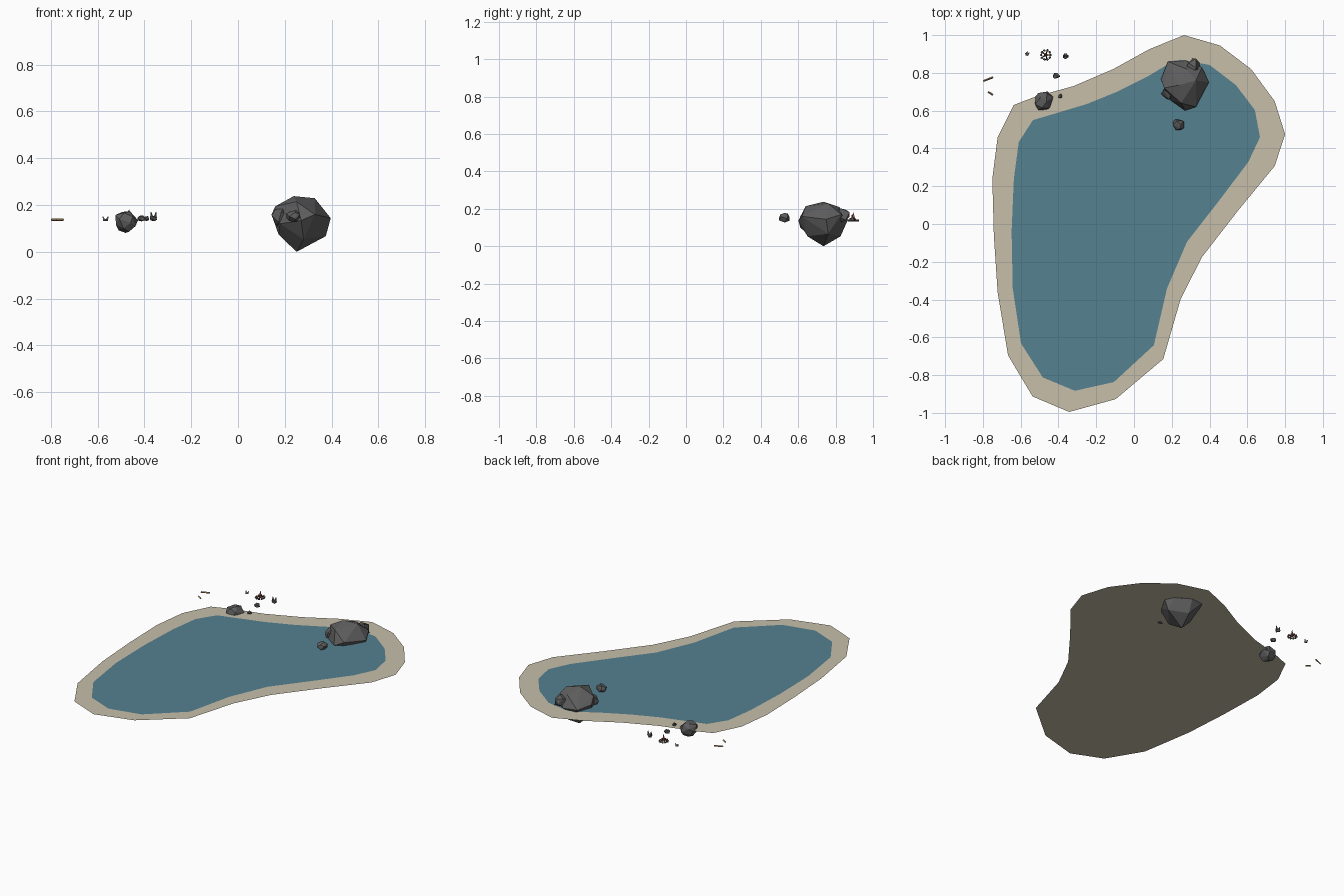
import bpy, bmesh, math, random
from mathutils import Vector

if "Cube" in bpy.data.objects:
    bpy.data.objects.remove(bpy.data.objects["Cube"])

random.seed(4)
LEVEL = 0.133


def material(name, rgb):
    m = bpy.data.materials.new(name)
    m.diffuse_color = (*rgb, 1)
    m.use_nodes = True
    m.node_tree.nodes["Principled BSDF"].inputs["Base Color"].default_value = m.diffuse_color
    return m


SAND = material("sand", (0.57, 0.52, 0.40))
WATER = material("water", (0.09, 0.22, 0.28))
STONE = material("stone", (0.11, 0.11, 0.11))
ASH = material("pale_stone", (0.40, 0.40, 0.40))
WOOD = material("wood", (0.40, 0.27, 0.13))
CHAR = material("charred_wood", (0.12, 0.06, 0.03))
FLAME = material("flame", (0.8, 0.15, 0.05))


def finish(name, bm, mat):
    me = bpy.data.meshes.new(name)
    bm.normal_update()
    bm.to_mesh(me)
    bm.free()
    me.materials.append(mat)
    ob = bpy.data.objects.new(name, me)
    bpy.context.collection.objects.link(ob)
    return ob


def sheet(name, outline, z, mat):
    bm = bmesh.new()
    f = bm.faces.new([bm.verts.new((x, y, z)) for x, y in outline])
    bm.normal_update()
    if f.normal.z < 0:
        f.normal_flip()
    return finish(name, bm, mat)


def hull(name, points, mat):
    bm = bmesh.new()
    for p in points:
        bm.verts.new(p)
    r = bmesh.ops.convex_hull(bm, input=bm.verts[:])
    bmesh.ops.delete(bm, geom=[v for v in bm.verts if not v.link_faces], context='VERTS')
    bmesh.ops.recalc_face_normals(bm, faces=bm.faces[:])
    return finish(name, bm, mat)


def rock(name, centre, radii, mat=STONE, count=14):
    # Faceted stone: hull of evenly spread, jittered points on an ellipsoid
    pts = []
    for i in range(count):
        h = 1 - 2 * (i + 0.5) / count
        a = i * 2.39996 + random.uniform(-0.35, 0.35)
        r = math.sqrt(1 - h * h)
        k = random.uniform(0.9, 1.08)
        d = (r * math.cos(a) * k, r * math.sin(a) * k, h * k)
        pts.append([c + s * e for c, s, e in zip(centre, radii, d)])
    return hull(name, pts, mat)


def rod(name, a, b, r0, r1, mat, sides=5):
    a, b = Vector(a), Vector(b)
    bm = bmesh.new()
    bmesh.ops.create_cone(bm, cap_ends=True, segments=sides, radius1=r0,
                          radius2=r1, depth=(b - a).length)
    ob = finish(name, bm, mat)
    ob.location = (a + b) / 2
    ob.rotation_mode = 'QUATERNION'
    ob.rotation_quaternion = (b - a).to_track_quat('Z', 'Y')
    return ob


# Sandy shore and water surface
shore = [(.265, 1), (.455, .945), (.62, .82), (.745, .65), (.8, .475), (.745, .307),
         (.55, .07), (.36, -.175), (.247, -.397), (.155, -.715), (-.097, -.927),
         (-.343, -.995), (-.537, -.913), (-.667, -.695), (-.722, -.36), (-.742, -.06),
         (-.75, .24), (-.722, .46), (-.637, .63), (-.52, .675), (-.32, .73),
         (-.11, .82), (.08, .925)]
lake = [(.245, .87), (.40, .842), (.54, .735), (.64, .603), (.667, .46), (.605, .328),
        (.44, .11), (.28, -.095), (.175, -.34), (.105, -.642), (-.107, -.837),
        (-.313, -.883), (-.483, -.812), (-.598, -.632), (-.642, -.34), (-.648, -.04),
        (-.636, .24), (-.61, .434), (-.535, .55), (-.25, .635), (-.09, .70),
        (.075, .783), (.17, .84)]
sheet("shore", shore, LEVEL, SAND)
sheet("lake_water", lake, LEVEL + 0.0015, WATER)

# Large boulder standing in the water
hull("large_boulder", [
    (.25, .735, 0), (.143, .767, .16), (.18, .86, .15), (.275, .865, .14),
    (.36, .83, .17), (.396, .75, .144), (.328, .62, .16), (.27, .60, .134),
    (.18, .66, .12), (.375, .76, .067), (.173, .72, .075), (.28, .65, .053),
    (.27, .826, .053), (.16, .72, .195), (.238, .735, .238), (.328, .76, .229),
    (.25, .64, .214), (.28, .82, .21)], STONE)

# Smaller stones: wedged in the boulder, in the water and on land
rock("boulder_chip_back", (.31, .83, .165), (.05, .05, .045), count=11)
rock("boulder_chip_side", (.18, .695, .15), (.04, .04, .045), count=10)
rock("water_stone", (.237, .527, .153), (.034, .036, .028))
rock("shore_rock", (-.478, .65, .127), (.054, .053, .052), count=20)
rock("shore_pebble", (-.39, .677, .142), (.014, .012, .012), count=10)
rock("seat_stone", (-.412, .784, .143), (.02, .018, .014), count=12)

# Split stump stone with two points
rock("split_stone", (-.361, .889, .142), (.017, .017, .013), count=12)
for s in (-1, 1):
    rod("split_stone_point", (-.361 + s * .008, .889, .145),
        (-.361 + s * .011, .889, .17), .008, .002, STONE)

# Campfire: stone ring, leaning sticks and flame
fire = Vector((-.467, .895, LEVEL))
for i in range(10):
    a = i * math.tau / 10
    d = Vector((math.cos(a), math.sin(a), 0))
    rock("fire_ring_stone", fire + d * .025 + Vector((0, 0, .005)),
         (.008, .008, .007), STONE, 9)
    if i % 2 == 0:
        rod("fire_stick", fire + d * .018, fire - d * .003 + Vector((0, 0, .032)),
            .0035, .003, CHAR)
rod("flame", fire + Vector((0, 0, .006)), fire + Vector((.002, 0, .048)), .01, .001, FLAME)

# Pale pronged stone beside the fire
rock("pale_stone", (-.566, .90, .136), (.01, .014, .005), ASH, 9)
for s in (-1, 1):
    rod("pale_stone_point", (-.566 + s * .004, .90, .134),
        (-.566 + s * .011, .905, .15), .006, .002, ASH)

# Two loose planks
for a, b in (((-.797, .757), (-.746, .777)), ((-.773, .700), (-.746, .683))):
    rod("plank", (*a, .137), (*b, .137), .005, .005, WOOD, 4)
